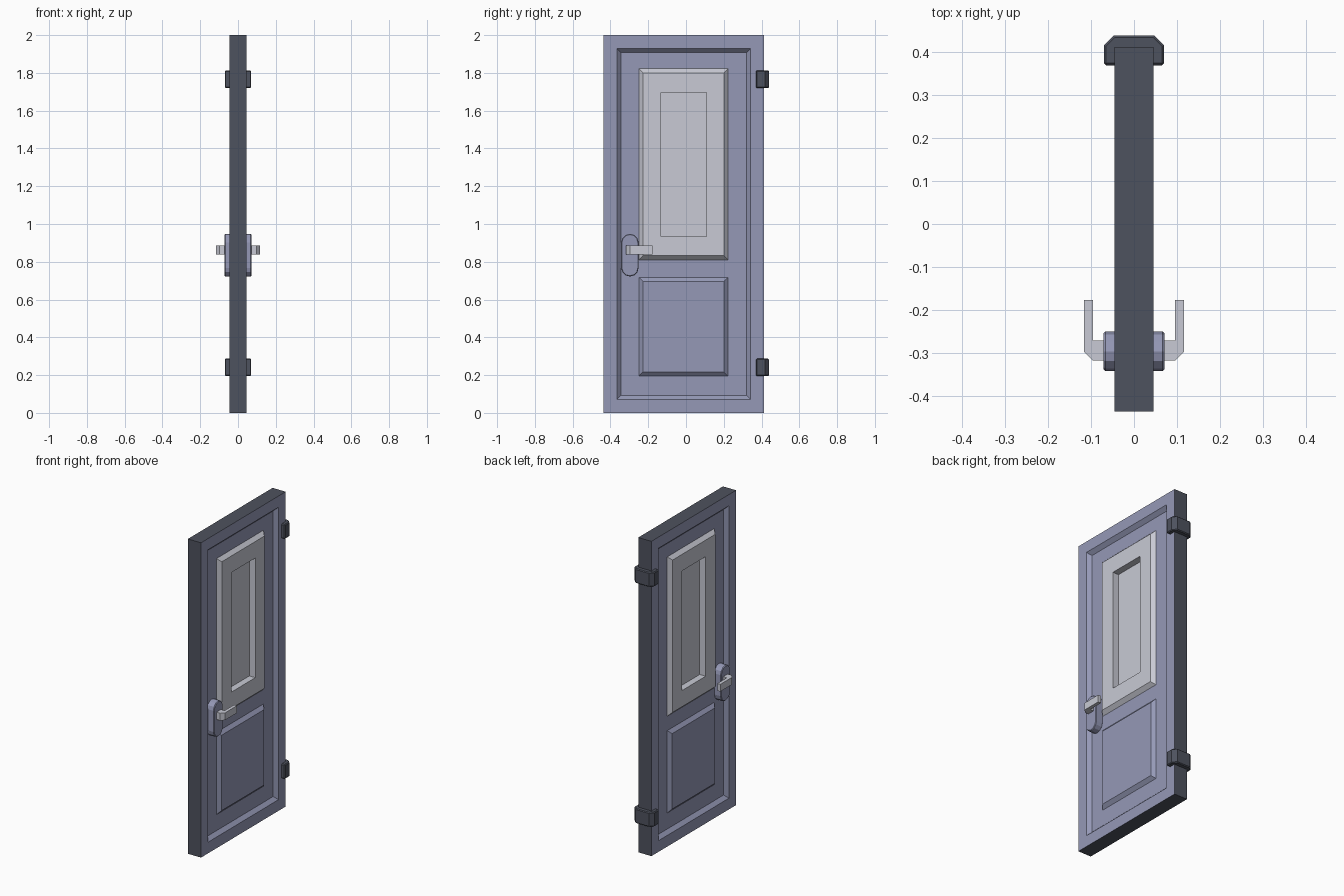
import bpy, bmesh, math

if "Cube" in bpy.data.objects:
    bpy.data.objects.remove(bpy.data.objects["Cube"])


def material(name, rgb):
    m = bpy.data.materials.new(name)
    m.diffuse_color = (*rgb, 1)
    m.use_nodes = True
    m.node_tree.nodes["Principled BSDF"].inputs["Base Color"].default_value = m.diffuse_color
    return m


BLUE = material("slate_blue", (0.30, 0.318, 0.47))
GREY = material("pale_grey", (0.58, 0.592, 0.66))
DARK = material("dark_slate", (0.076, 0.084, 0.112))


def finish(name, bm, mats, mirror=True):
    mesh = bpy.data.meshes.new(name)
    bmesh.ops.remove_doubles(bm, verts=bm.verts, dist=0.00005)
    bm.to_mesh(mesh)
    bm.free()
    for m in mats:
        mesh.materials.append(m)
    ob = bpy.data.objects.new(name, mesh)
    bpy.context.collection.objects.link(ob)
    if mirror:
        ob.modifiers.new("both_sides", 'MIRROR').use_axis[0] = True
    return ob


# Rectangles in the door plane: (y0, y1, z0, z1)
def corners(r, x):
    y0, y1, z0, z1 = r
    return [(x, y0, z0), (x, y1, z0), (x, y1, z1), (x, y0, z1)]


def shrink(r, d):
    return (r[0] + d, r[1] - d, r[2] + d, r[3] - d)


def face(bm, pts, mat):
    bm.faces.new([bm.verts.new(p) for p in pts]).material_index = mat


def ring(bm, r1, x1, r2, x2, mat):
    a, b = corners(r1, x1), corners(r2, x2)
    for i in range(4):
        j = (i + 1) % 4
        face(bm, [a[i], a[j], b[j], b[i]], mat)


def prism(name, outline, axis, lo, hi, mat, bevel, mirror=True):
    """Extrude a 2D outline along x or z, with softened edges."""
    bm = bmesh.new()
    place = (lambda p, h: (h, *p)) if axis == 'x' else (lambda p, h: (*p, h))
    base = bm.faces.new([bm.verts.new(place(p, lo)) for p in outline])
    ext = bmesh.ops.extrude_face_region(bm, geom=[base])
    for v in ext["geom"]:
        if isinstance(v, bmesh.types.BMVert):
            v.co['xyz'.index(axis)] = hi
    bmesh.ops.recalc_face_normals(bm, faces=bm.faces)
    ob = finish(name, bm, [mat], mirror)
    if bevel:
        mod = ob.modifiers.new("soft_edges", 'BEVEL')
        mod.width, mod.segments = bevel, 1
        mod.limit_method, mod.angle_limit = 'ANGLE', math.radians(60)
    return ob


# Door leaf: edge, frame border, sunken field, raised panels and window
TOP, FIELD, GLASS = 0.046, 0.023, 0.004
outer = (-0.437, 0.413, 0, 2)
groove = shrink(outer, 0.071)
field = shrink(outer, 0.093)
lower = (-0.25, 0.222, 0.195, 0.718)
upper = (-0.25, 0.222, 0.81, 1.822)
window = (-0.132, 0.108, 0.935, 1.695)

bm = bmesh.new()
ring(bm, outer, 0, outer, TOP, 2)
ring(bm, outer, TOP, groove, TOP, 0)
ring(bm, groove, TOP, field, FIELD, 0)
ys = [field[0], lower[0], lower[1], field[1]]
zs = [field[2], lower[2], lower[3], upper[2], upper[3], field[3]]
for i in range(3):
    for j in range(5):
        if not (i == 1 and j in (1, 3)):
            face(bm, corners((ys[i], ys[i + 1], zs[j], zs[j + 1]), FIELD), 0)
ring(bm, lower, FIELD, shrink(lower, 0.022), 0.043, 0)
face(bm, corners(shrink(lower, 0.022), 0.043), 0)
ring(bm, upper, FIELD, shrink(upper, 0.022), TOP, 1)
ring(bm, shrink(upper, 0.022), TOP, window, TOP, 1)
ring(bm, window, TOP, window, GLASS, 1)
face(bm, corners(window, GLASS), 1)
finish("door_leaf", bm, [BLUE, GREY, DARK])

# Hinges wrapping the rear edge
hinge = [(-0.07, 0.37), (0.07, 0.37), (0.07, 0.417),
         (0.047, 0.44), (-0.047, 0.44), (-0.07, 0.417)]
for label, z in (("lower", 0.195), ("upper", 1.72)):
    prism(label + "_hinge", hinge, 'z', z, z + 0.092, DARK, 0.005, False)

# Handle back plates, rounded at both ends
cy, rad, n = -0.297, 0.046, 6
plate = []
for start, cz in ((0, 0.902), (math.pi, 0.768)):
    for k in range(n + 1):
        a = start + math.pi * k / n
        plate.append((cy + rad * math.cos(a), cz + rad * math.sin(a)))
prism("handle_plate", plate, 'x', 0.02, 0.071, BLUE, 0.004)

# Bent lever handles
lever = [(0.06, -0.318), (0.097, -0.318), (0.117, -0.297), (0.117, -0.177),
         (0.096, -0.177), (0.096, -0.272), (0.06, -0.272)]
prism("lever_handle", lever, 'z', 0.839, 0.885, GREY, 0)
